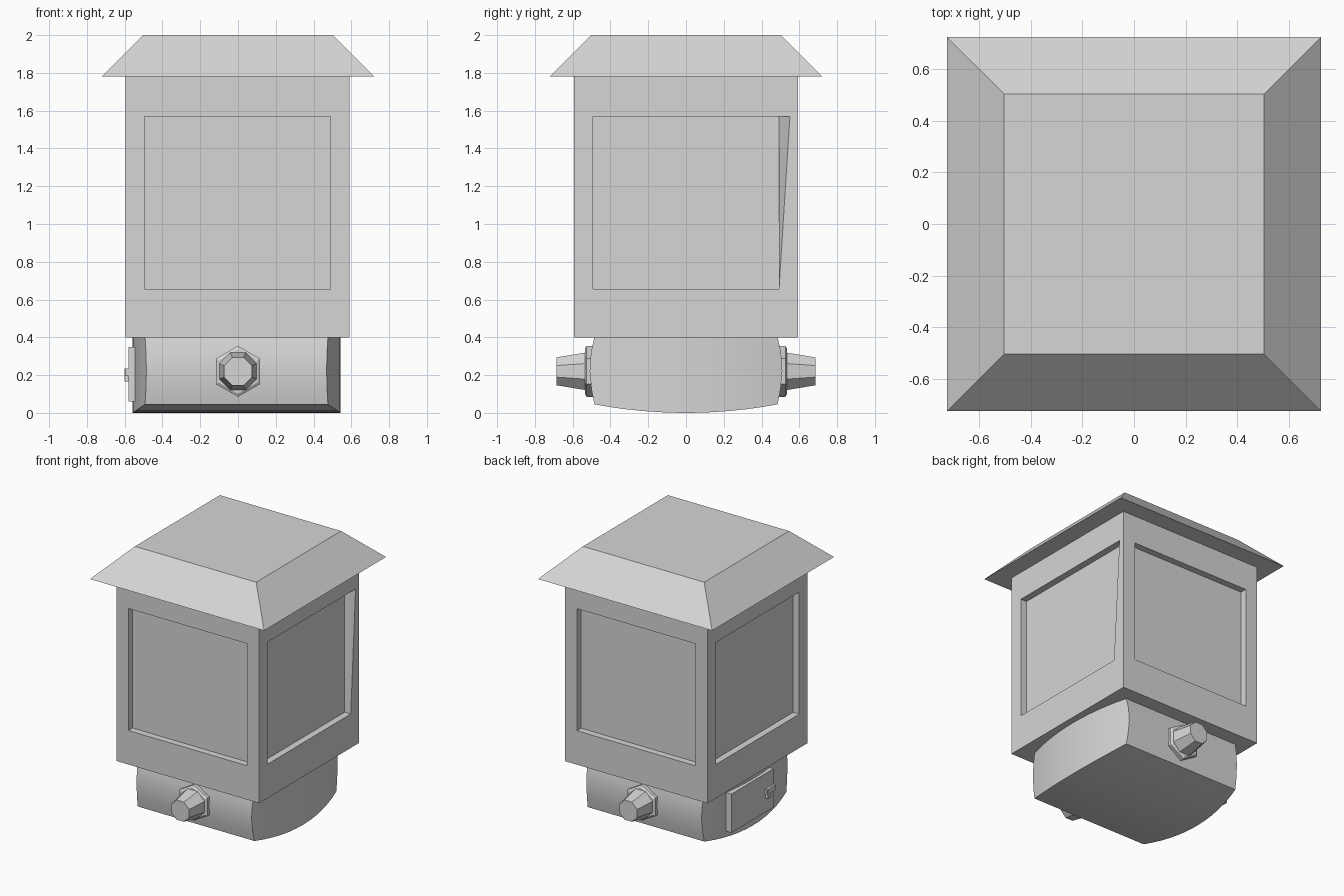
import bpy, bmesh, math
from mathutils import Matrix, Vector

if "Cube" in bpy.data.objects:
    bpy.data.objects.remove(bpy.data.objects["Cube"], do_unlink=True)

grey = bpy.data.materials.new("light grey")
grey.use_nodes = True
colour = (0.67, 0.67, 0.67, 1)
grey.diffuse_color = colour
grey.node_tree.nodes["Principled BSDF"].inputs["Base Color"].default_value = colour


def finish(bm, name, smooth=False):
    bmesh.ops.recalc_face_normals(bm, faces=bm.faces)
    mesh = bpy.data.meshes.new(name)
    bm.to_mesh(mesh)
    bm.free()
    mesh.materials.append(grey)
    obj = bpy.data.objects.new(name, mesh)
    bpy.context.collection.objects.link(obj)
    if smooth:
        bpy.ops.object.select_all(action="DESELECT")
        obj.select_set(True)
        bpy.context.view_layer.objects.active = obj
        bpy.ops.object.shade_smooth_by_angle(angle=math.radians(30))
    return obj


def add_box(bm, centre, size):
    matrix = Matrix.Translation(centre) @ Matrix.Diagonal((*size, 1))
    return bmesh.ops.create_cube(bm, size=1, matrix=matrix)["verts"]


def add_cone(bm, sides, r1, r2, start, end, z, turn=0):
    # Prism or cone lying along y
    matrix = (Matrix.Translation((0, (start + end) / 2, z))
              @ Matrix.Rotation(math.radians(90), 4, "X")
              @ Matrix.Rotation(turn, 4, "Z"))
    bmesh.ops.create_cone(bm, cap_ends=True, segments=sides, radius1=r1,
                          radius2=r2, depth=abs(end - start), matrix=matrix)


# Roof: wide eaves tapering to a flat top
bm = bmesh.new()
for v in add_box(bm, (0, 0, 1.89), (1.445, 1.445, 0.22)):
    if v.co.z > 1.9:
        v.co.x = math.copysign(0.503, v.co.x)
        v.co.y = math.copysign(0.503, v.co.y)
finish(bm, "roof")

# Body: box with a sunken panel in each wall
bm = bmesh.new()
add_box(bm, (-0.002, 0, 1.09), (1.185, 1.185, 1.38))
walls = [f for f in bm.faces if abs(f.normal.z) < 0.5]
bmesh.ops.inset_individual(bm, faces=walls, thickness=0.1, use_even_offset=True)
for f in walls:
    for v in f.verts:
        v.co.z = 1.57 if v.co.z > 1.09 else 0.655
rims = {f: f.normal.copy() for f in walls}
corner = max((v for f in walls for v in f.verts),
             key=lambda v: v.co.dot(Vector((10, 2, 1))))
bmesh.ops.inset_individual(bm, faces=walls, thickness=0, depth=-0.05)
# One splayed upper corner on the left wall's recess
corner.co.y = 0.55
finish(bm, "body")

# Base: barrelled block, bulging on every side and underneath
bm = bmesh.new()
steps = 12
outline = [(-0.485, 0.4), (-0.503, 0.32), (-0.51, 0.22), (-0.5, 0.12)]
outline += [(-0.485 + 0.97 * i / steps,
             0.045 * (2 * i / steps - 1) ** 2) for i in range(steps + 1)]
outline += [(-y, z) for y, z in reversed(outline[:4])]
rings = []
for side in (-1, 1):
    rings.append([bm.verts.new((side * (0.55 - 0.07 * (y / 0.5) ** 2) - 0.008, y, z))
                  for y, z in outline])
count = len(outline)
for i in range(count):
    j = (i + 1) % count
    if i != count - 1:
        bm.faces.new((rings[0][i], rings[0][j], rings[1][j], rings[1][i]))
# Curved side walls in vertical strips, closed against the top edge
for side, ring in zip((-1, 1), rings):
    top = [bm.verts.new((v.co.x, v.co.y, 0.41)) for v in ring[4:4 + steps + 1]]
    for i in range(steps):
        bm.faces.new((ring[4 + i], ring[5 + i], top[i + 1], top[i]))
    bm.faces.new(ring[:5] + [top[0]])
    bm.faces.new(ring[-5:] + [top[-1]])
finish(bm, "base", smooth=True)

# Knobs: hexagonal flange and tapered octagonal nozzle, front and back
for name, side in (("front_knob", -1), ("back_knob", 1)):
    bm = bmesh.new()
    add_cone(bm, 6, 0.135, 0.135, -0.49, -0.526, 0.22)
    add_cone(bm, 6, 0.135, 0.118, -0.526, -0.536, 0.22)
    add_cone(bm, 8, 0.108, 0.08, -0.53, -0.685, 0.22, math.pi / 8)
    if side > 0:
        bmesh.ops.rotate(bm, verts=bm.verts, matrix=Matrix.Rotation(math.pi, 3, "Z"))
    finish(bm, name)

# Hatch with a small latch on the right side
bm = bmesh.new()
add_box(bm, (-0.555, 0.04, 0.205), (0.05, 0.5, 0.29))
finish(bm, "hatch")
bm = bmesh.new()
add_box(bm, (-0.587, -0.16, 0.215), (0.02, 0.1, 0.04))
add_box(bm, (-0.587, -0.13, 0.2), (0.026, 0.03, 0.07))
finish(bm, "hatch_latch")
